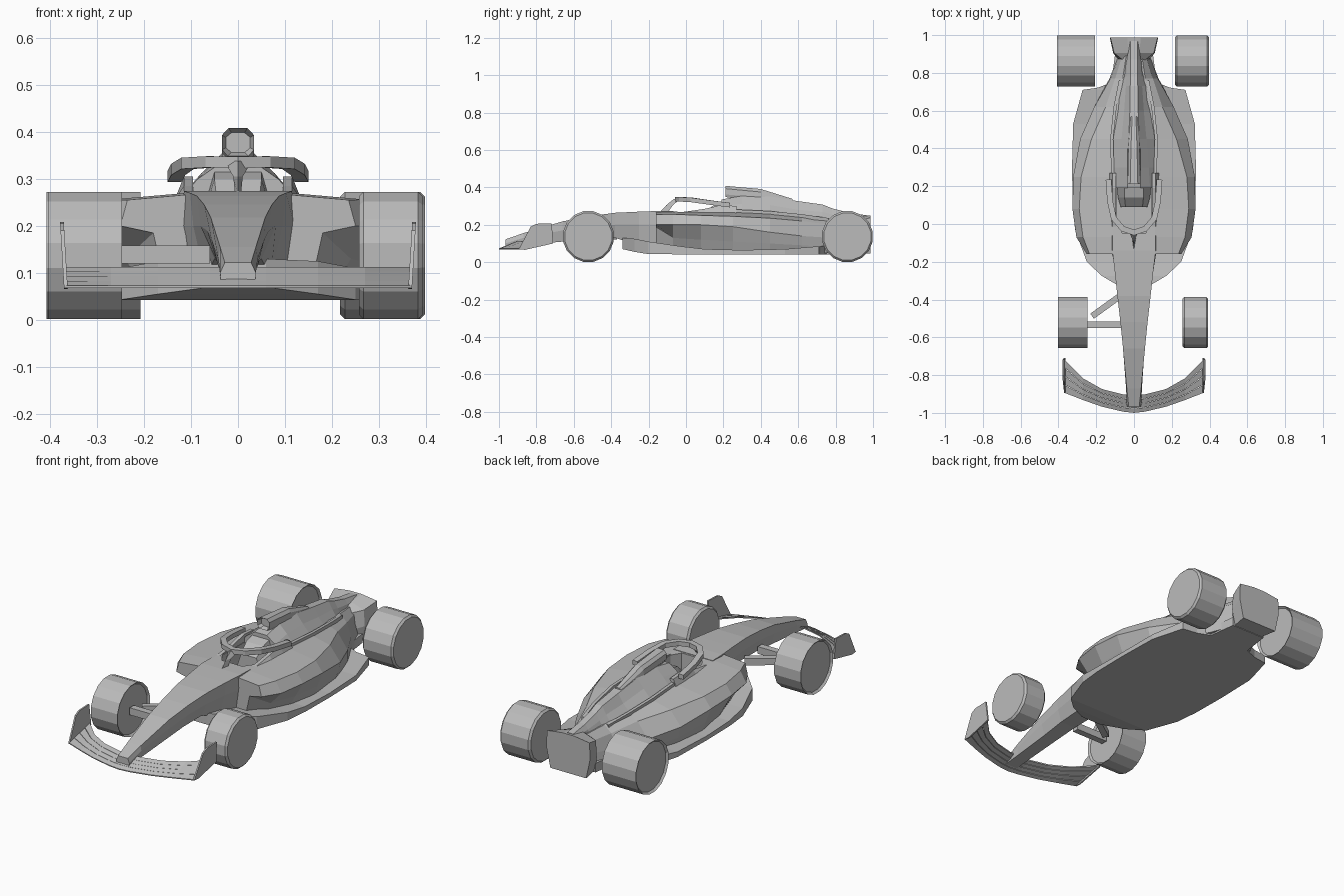
import bpy, bmesh, math
from mathutils import Vector

grey = bpy.data.materials.new("plain grey")
grey.diffuse_color = (0.5, 0.5, 0.5, 1)


def finish(name, bm):
    bmesh.ops.recalc_face_normals(bm, faces=bm.faces[:])
    me = bpy.data.meshes.new(name)
    bm.to_mesh(me)
    bm.free()
    me.materials.append(grey)
    ob = bpy.data.objects.new(name, me)
    bpy.context.scene.collection.objects.link(ob)
    return ob


def skin(name, rings):
    """Closed skin through a list of equal-length rings of points."""
    bm = bmesh.new()
    vs = [[bm.verts.new(p) for p in r] for r in rings]
    n = len(rings[0])
    for a, b in zip(vs, vs[1:]):
        for i in range(n):
            j = (i + 1) % n
            bm.faces.new((a[i], a[j], b[j], b[i]))
    bm.faces.new(vs[0][::-1])
    bm.faces.new(vs[-1])
    return finish(name, bm)


def loft(name, sections):
    """Symmetric loft along y; each section is (y, right half profile top to bottom)."""
    return skin(name, [[(x, y, z) for x, z in half] + [(-x, y, z) for x, z in reversed(half)]
                       for y, half in sections])


def sweep(name, path, w, h):
    """Rectangular bar along a path, kept upright."""
    pts = [Vector(p) for p in path]
    rings = []
    for i, p in enumerate(pts):
        t = pts[min(i + 1, len(pts) - 1)] - pts[max(i - 1, 0)]
        side = Vector((-t.y, t.x, 0)).normalized() * w / 2
        up = Vector((0, 0, h / 2))
        rings.append([p + side + up, p - side + up, p - side - up, p + side - up])
    return skin(name, rings)


def wheel(name, x0, x1, y, z, r, n=16, bev=0.01):
    rings = []
    for x, rr in ((x0, r - bev), (x0 + bev, r), (x1 - bev, r), (x1, r - bev)):
        rings.append([(x, y + rr * math.cos((k + .5) * math.tau / n),
                       z + rr * math.sin((k + .5) * math.tau / n)) for k in range(n)])
    return skin(name, rings)


def cut(ob, cutter):
    m = ob.modifiers.new("opening", 'BOOLEAN')
    m.operation = 'DIFFERENCE'
    m.solver = 'EXACT'
    m.object = cutter
    bpy.context.view_layer.objects.active = ob
    bpy.ops.object.modifier_apply(modifier=m.name)


# wheels
for s, side in ((1, "right"), (-1, "left")):
    wheel("front_wheel_" + side, s * .257, s * .393, -.522, .137, .138)
    wheel("rear_wheel_" + side, s * .217, s * .397, .863, .137, .138)

# nose and front of the cockpit tub
loft("nose", [
    (-.965, [(.028, .122), (.038, .10), (.036, .08)]),
    (-.87, [(.038, .155), (.042, .13), (.036, .09)]),
    (-.66, [(.058, .218), (.056, .17), (.04, .11)]),
    (-.52, [(.072, .245), (.066, .19), (.045, .125)]),
    (-.38, [(.088, .264), (.08, .20), (.05, .13)]),
    (-.25, [(.102, .270), (.095, .20), (.07, .09)]),
    (-.14, [(.115, .274), (.12, .20), (.10, .06)]),
    (-.06, [(.115, .272), (.12, .20), (.10, .06)])])

# main body with undercut side pods
body = loft("side_pod_body", [
    (-.16, [(.10, .267), (.235, .255), (.25, .20), (.18, .185), (.15, .05)]),
    (-.07, [(.11, .270), (.27, .256), (.305, .20), (.24, .13), (.19, .05)]),
    (.08, [(.12, .267), (.29, .25), (.326, .20), (.28, .12), (.24, .05)]),
    (.25, [(.125, .266), (.28, .245), (.322, .19), (.29, .11), (.27, .05)]),
    (.45, [(.12, .258), (.225, .235), (.285, .16), (.27, .10), (.25, .05)]),
    (.62, [(.09, .247), (.15, .22), (.21, .14), (.21, .09), (.20, .05)]),
    (.77, [(.06, .235), (.10, .20), (.125, .13), (.13, .08), (.13, .05)]),
    (.90, [(.04, .225), (.06, .19), (.07, .13), (.08, .08), (.08, .05)])])

# cockpit opening
cutter = loft("cockpit_cutter", [
    (-.05, [(.06, .40), (.06, .17)]),
    (.0, [(.092, .40), (.092, .17)]),
    (.19, [(.092, .40), (.092, .17)])])
cutter.hide_render = True
cut(body, cutter)
bpy.data.objects.remove(cutter)

# seat back and raised cockpit shoulders
loft("headrest", [
    (.09, [(.045, .255), (.07, .18)]),
    (.14, [(.05, .30), (.085, .18)]),
    (.21, [(.05, .32), (.09, .18)])])
for s, side in ((1, "right"), (-1, "left")):
    skin("cockpit_shoulder_" + side, [
        [(s * x, y, z) for x, z in ((.094, .255), (.096, zt), (.115, zt), (.135, .255))]
        for y, zt in ((-.02, .268), (.10, .285), (.19, .305), (.27, .30))])

# engine cover
loft("engine_cover", [
    (.19, [(.035, .335), (.085, .30), (.132, .25)]),
    (.30, [(.033, .355), (.078, .312), (.135, .245)]),
    (.45, [(.028, .352), (.066, .305), (.128, .24)]),
    (.60, [(.022, .326), (.052, .28), (.112, .22)]),
    (.73, [(.020, .308), (.043, .268), (.088, .20)]),
    (.78, [(.018, .288), (.04, .255), (.073, .19)]),
    (.87, [(.018, .265), (.034, .24), (.052, .18)]),
    (.97, [(.018, .25), (.028, .235), (.035, .17)])])

# air intake with a recessed mouth
loft("air_intake", [
    (.235, [(.014, .398), (.026, .388), (.026, .366), (.014, .356)]),
    (.212, [(.020, .408), (.034, .393), (.034, .362), (.022, .348)]),
    (.40, [(.016, .391), (.030, .375), (.034, .345), (.034, .32)]),
    (.57, [(.010, .338), (.018, .33), (.022, .315), (.024, .30)])])

# slim ridges along the cover flanks
for s, side in ((1, "right"), (-1, "left")):
    sweep("cover_ridge_" + side, [(s * .112, .24, .272), (s * .118, .45, .262),
                                  (s * .10, .62, .245), (s * .072, .76, .225)], .016, .022)

# floor with raised tunnel entries
loft("floor", [(y, [(w, zt), (w, zb)]) for y, w, zt, zb in (
    (-.34, .06, .13, .07), (-.275, .17, .125, .055), (-.20, .25, .11, .043),
    (-.03, .312, .085, .042), (.10, .325, .07, .042), (.30, .328, .065, .042),
    (.53, .322, .07, .042), (.71, .272, .085, .042), (.722, .19, .085, .042),
    (.75, .12, .09, .042), (.90, .10, .09, .042))])

# tail block
loft("tail_block", [
    (.865, [(.025, .235), (.055, .20), (.075, .12), (.08, .045)]),
    (.905, [(.03, .24), (.105, .215), (.11, .13), (.09, .045)]),
    (.987, [(.035, .25), (.125, .238), (.128, .15), (.105, .045)])])

# halo ring and its pillar
half = [(.135, .235, .305), (.127, .12, .320), (.107, .03, .333), (.06, -.025, .336)]
sweep("halo", half + [(0, -.045, .335)] + [(-x, y, z) for x, y, z in reversed(half)], .03, .024)
skin("halo_pillar", [
    [(-w, y1, z), (w, y1, z), (0, y0, z)] for w, y0, y1, z in
    ((.006, -.145, -.10, .262), (.010, -.105, -.07, .305), (.030, -.065, -.03, .338))])

# front wing slats: span position, leading and trailing edge
span = [(.0, -1.0, -.90), (.06, -.993, -.90), (.17, -.967, -.872), (.27, -.932, -.815), (.37, -.893, -.712)]
span = [(-x, a, b) for x, a, b in reversed(span[1:])] + span
for i in range(4):
    f0, f1 = i / 4, (i + .93) / 4
    z0, z1 = .068 + i * .010, .076 + i * .010
    skin("front_wing_slat_%d" % (i + 1), [
        [(x, a + (b - a) * f0, z0), (x, a + (b - a) * f1, z1),
         (x, a + (b - a) * f1, z1 + .007), (x, a + (b - a) * f0, z0 + .005)]
        for x, a, b in span])

# front wing end plates
plate = [(-.895, .068), (-.86, .066), (-.71, .10), (-.718, .208), (-.80, .205), (-.83, .19)]
for s, side in ((1, "right"), (-1, "left")):
    skin("wing_end_plate_" + side, [
        [(s * (x + (z - .07) * .06), y, z) for y, z in plate] for x in (.362, .370)])

# suspension arms, left side only
sweep("wishbone_front", [(-.25, -.533, .139), (-.06, -.533, .139)], .035, .038)
sweep("wishbone_rear", [(-.222, -.488, .139), (-.075, -.382, .139)], .033, .036)
